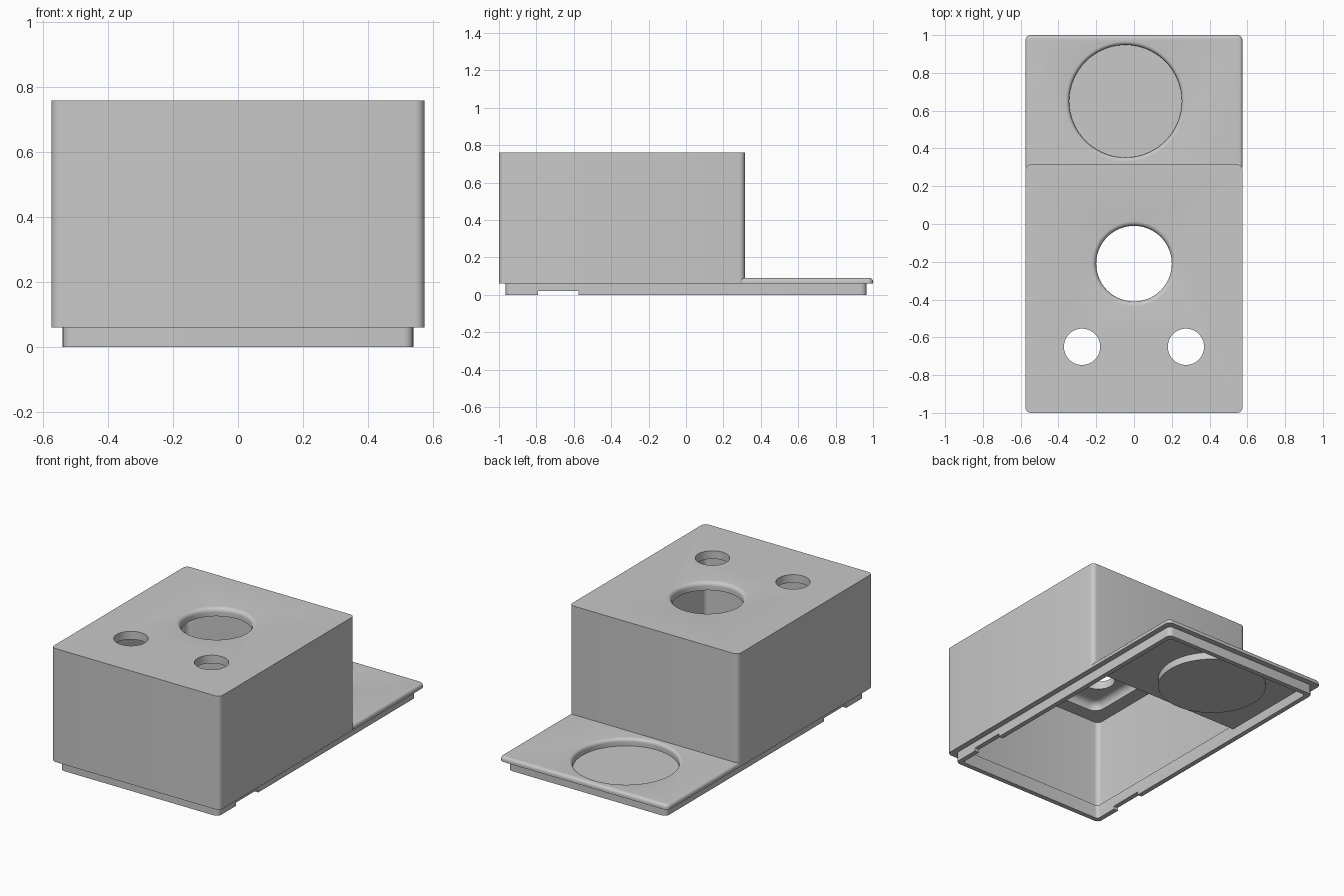
import bpy, bmesh, math

if "Cube" in bpy.data.objects:
    bpy.data.objects.remove(bpy.data.objects["Cube"], do_unlink=True)

grey = bpy.data.materials.new("plain grey")
grey.use_nodes = True
colour = (0.58, 0.58, 0.58, 1)
grey.diffuse_color = colour
grey.node_tree.nodes["Principled BSDF"].inputs["Base Color"].default_value = colour


def add_object(name, bm):
    bmesh.ops.recalc_face_normals(bm, faces=bm.faces)
    mesh = bpy.data.meshes.new(name)
    bm.to_mesh(mesh)
    bm.free()
    mesh.materials.append(grey)
    obj = bpy.data.objects.new(name, mesh)
    bpy.context.collection.objects.link(obj)
    return obj


def bevel(bm, edges, radius):
    bmesh.ops.bevel(bm, geom=edges, offset=radius, offset_type='OFFSET',
                    segments=5, profile=0.5, affect='EDGES')


def box(name, hx, y0, y1, z0, z1, corner=0.0, top=0.0, keep_front=False):
    """Box with rounded upright corners and, optionally, a rounded top edge."""
    bm = bmesh.new()
    bmesh.ops.create_cube(bm, size=1)
    for v in bm.verts:
        v.co = (v.co.x * 2 * hx, y0 + (v.co.y + .5) * (y1 - y0), z0 + (v.co.z + .5) * (z1 - z0))

    def is_front(e):
        return keep_front and all(abs(v.co.y - y0) < 1e-5 for v in e.verts)

    if corner:
        bevel(bm, [e for e in bm.edges if abs(e.verts[0].co.z - e.verts[1].co.z) > 1e-5
                   and not is_front(e)], corner)
    if top:
        bevel(bm, [e for e in bm.edges if all(v.co.z > z1 - 1e-5 for v in e.verts)
                   and not is_front(e)], top)
    return add_object(name, bm)


def lathe(name, x, y, profile, steps=96):
    """Solid of revolution; the profile runs from axis to axis."""
    bm = bmesh.new()
    rings = []
    for r, z in profile:
        if r == 0:
            rings.append([bm.verts.new((x, y, z))] * steps)
        else:
            angles = [2 * math.pi * i / steps for i in range(steps)]
            rings.append([bm.verts.new((x + r * math.cos(a), y + r * math.sin(a), z))
                          for a in angles])
    for low, high in zip(rings, rings[1:]):
        for i in range(steps):
            j = (i + 1) % steps
            corners = dict.fromkeys((low[i], low[j], high[j], high[i]))
            bm.faces.new(list(corners))
    return add_object(name, bm)


def hole(x, y, r, z0, z1, fillet=0.0):
    """Round cutter, flared at the top to leave a rounded rim."""
    profile = [(0, z0), (r, z0)]
    if fillet:
        for i in range(7):
            a = i / 6 * math.pi / 2
            profile.append((r + fillet * (1 - math.cos(a)), z1 - fillet + fillet * math.sin(a)))
    rim = profile[-1][0]
    return lathe("hole_cutter", x, y, profile + [(rim, z1 + .05), (0, z1 + .05)])


def cut(target, *cutters):
    bpy.context.view_layer.objects.active = target
    for cutter in cutters:
        cutter.hide_render = True
        mod = target.modifiers.new("cut", 'BOOLEAN')
        mod.operation = 'DIFFERENCE'
        mod.solver = 'EXACT'
        mod.object = cutter
        bpy.ops.object.modifier_apply(modifier=mod.name)
        bpy.data.objects.remove(cutter, do_unlink=True)


# Tall case: open below, with a stepped ceiling and three holes in the top
case = box("case", .575, -1, .315, .06, .76, corner=.03)
cut(case,
    box("cavity_cutter", .54, -.965, .285, 0, .66, corner=.03),
    box("ceiling_cutter", .45, -.875, .195, .6, .71, corner=.06, top=.04),
    hole(0, -.21, .2, .5, .76, fillet=.025),
    hole(-.275, -.65, .096, .5, .76),
    hole(.275, -.65, .096, .5, .76))

# Thin rear plate with softened outer edges and a round opening
px, py, pr = -.045, .65, .298
plate = box("rear_plate", .575, .3, 1, .06, .09, corner=.03, top=.018, keep_front=True)
cut(plate, hole(px, py, pr, 0, .09, fillet=.02))

# Shallow round tray below the opening
tray = lathe("round_tray", px, py, [(0, .015), (.312, .015), (.312, .065),
                                    (pr, .065), (pr, .045), (0, .045)])

# Inset skirt around the base, notched on both sides and cleared for the tray
skirt = box("base_skirt", .54, -.965, .965, 0, .085, corner=.03)
cut(skirt,
    box("skirt_cutter", .51, -.935, .935, -.1, .2, corner=.02),
    box("notch_cutter", .7, -.79, -.575, -.1, .02),
    hole(px, py, .305, .03, .2))

# Smooth the rounded parts and keep the edges sharp
for obj in (case, plate, tray, skirt):
    bpy.ops.object.select_all(action='DESELECT')
    obj.select_set(True)
    bpy.context.view_layer.objects.active = obj
    bpy.ops.object.shade_smooth_by_angle(angle=math.radians(30))
